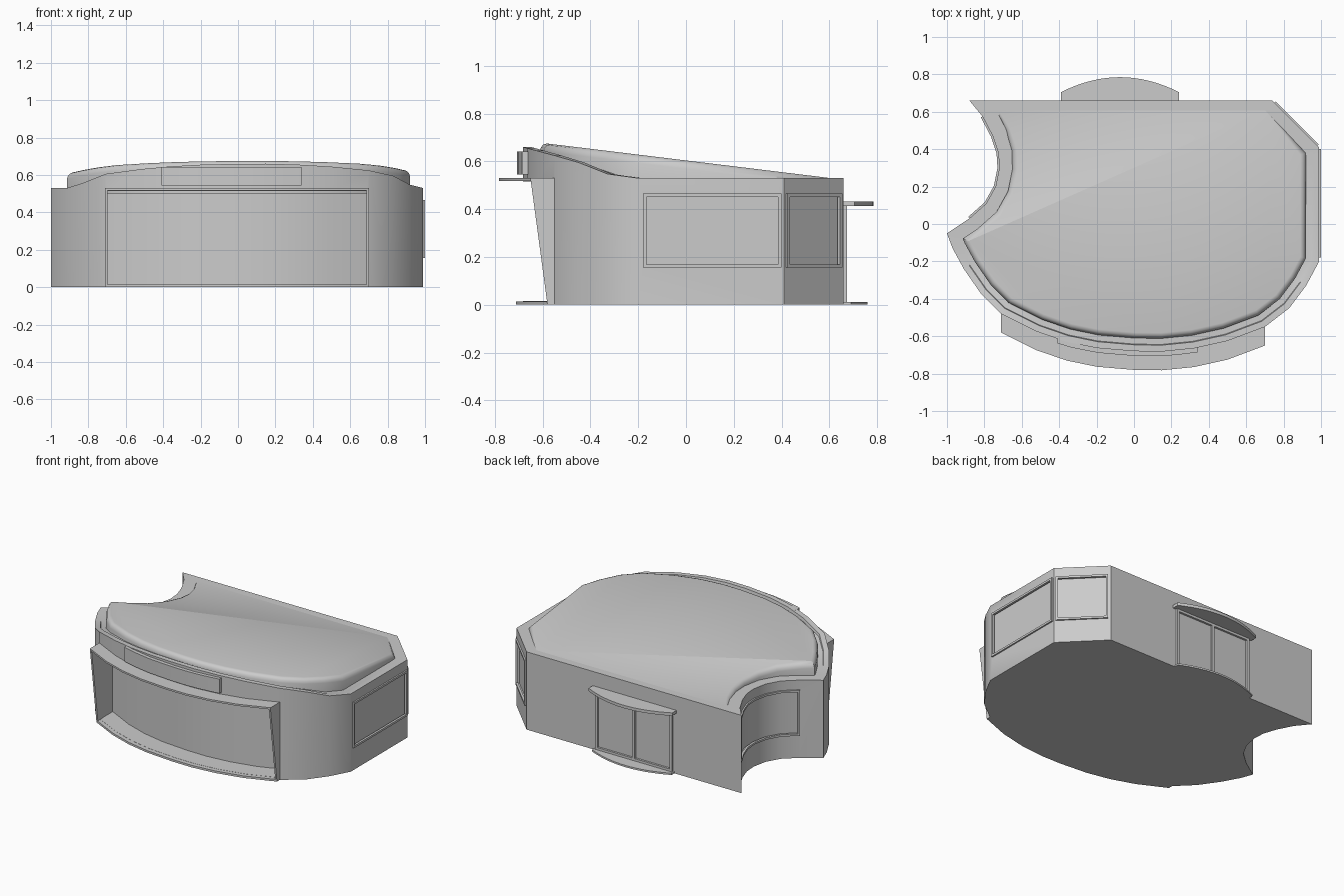
import bpy, bmesh
from mathutils import Vector

if "Cube" in bpy.data.objects:
    bpy.data.objects.remove(bpy.data.objects["Cube"])

grey = bpy.data.materials.new("light grey")
grey.use_nodes = True
grey.diffuse_color = (0.6, 0.6, 0.6, 1)
grey.node_tree.nodes["Principled BSDF"].inputs["Base Color"].default_value = (0.6, 0.6, 0.6, 1)

# Footprint pieces, running counter-clockwise from the back left tip
notch = [(-.88, .66), (-.81, .575), (-.755, .47), (-.725, .38), (-.72, .3),
         (-.74, .2), (-.79, .11), (-.88, .03), (-1, -.05)]
left_wall = [(-.97, -.13), (-.91, -.24), (-.82, -.37)]
front = [(-.71, -.48), (-.52, -.575), (-.36, -.63), (-.2, -.663), (0, -.68), (.15, -.682),
         (.32, -.665), (.5, -.625), (.7, -.55)]
right_wall = [(.83, -.45), (.92, -.33), (.99, -.2), (.99, .41), (.74, .66)]
outline = notch + left_wall + front + right_wall


def offset(path, d, closed=False):
    """Shift a path sideways; positive is outward."""
    p = [Vector(q) for q in path]
    n, result = len(p), []
    for i, q in enumerate(p):
        a = (q - p[i - 1]).normalized() if closed or i else None
        b = (p[(i + 1) % n] - q).normalized() if closed or i < n - 1 else None
        a, b = a or b, b or a
        na, nb = Vector((a.y, -a.x)), Vector((b.y, -b.x))
        m = (na + nb).normalized()
        result.append(tuple(q + m * d / max(m.dot(na), .35)))
    return result


def shift(path, dy):
    return [(x, y + dy) for x, y in path]


def add_loft(bm, loops):
    """Join closed rings of 3D points and cap both ends."""
    rings = [[bm.verts.new(v) for v in ring] for ring in loops]
    n = len(rings[0])
    for low, high in zip(rings, rings[1:]):
        for i in range(n):
            j = (i + 1) % n
            bm.faces.new((low[i], low[j], high[j], high[i]))
    bm.faces.new(rings[0][::-1])
    bm.faces.new(rings[-1])


def add_prism(bm, path, z0, z1):
    add_loft(bm, [[(x, y, z) for x, y in path] for z in (z0, z1)])


def finish(name, bm):
    bmesh.ops.recalc_face_normals(bm, faces=bm.faces)
    mesh = bpy.data.meshes.new(name)
    bm.to_mesh(mesh)
    bm.free()
    mesh.materials.append(grey)
    ob = bpy.data.objects.new(name, mesh)
    bpy.context.collection.objects.link(ob)
    return ob


def smooth(ob):
    bpy.ops.object.select_all(action='DESELECT')
    ob.select_set(True)
    bpy.context.view_layer.objects.active = ob
    bpy.ops.object.shade_smooth_by_angle(angle=.6)


def prism(name, path, z0, z1):
    bm = bmesh.new()
    add_prism(bm, path, z0, z1)
    return finish(name, bm)


def band(path, inner, outer):
    return offset(path, inner) + offset(path, outer)[::-1]


def cut(ob, path, z0, z1):
    cutter = prism("cutter", path, z0, z1)
    cutter.hide_render = True
    mod = ob.modifiers.new("cut", 'BOOLEAN')
    mod.object, mod.solver = cutter, 'EXACT'
    bpy.context.view_layer.objects.active = ob
    bpy.ops.object.modifier_apply(modifier="cut")
    bpy.data.objects.remove(cutter)


def frame(name, path, z0, z1, w=.014, out=.01):
    """Rails along a wall path with a post at every end."""
    bm = bmesh.new()
    for low in (z0, z1 - w):
        add_prism(bm, band(path, -.005, out), low, low + w)
    for a, b in ((path[0], path[1]), (path[-1], path[-2])):
        a, b = Vector(a), Vector(b)
        end = a + (b - a).normalized() * w
        post = [tuple(a), tuple(end)]
        if a == Vector(path[-1]):
            post.reverse()
        add_prism(bm, band(post, -.005, out), z0 + w, z1 - w)
    return finish(name, bm)


# Main body, whose rim climbs toward the front
def rim_height(y):
    t = max(0, -.2 - y)
    return .53 + min(.27 * t, 1.05 * t * t)


def rim_ring(d, drop):
    ring = offset(outline, d, True)
    return [(x, y, rim_height(q[1]) - drop * min(1, (rim_height(q[1]) - .53) * 10))
            for (x, y), q in zip(ring, outline)]


bm = bmesh.new()
add_loft(bm, [[(x, y, 0) for x, y in outline], rim_ring(0, 0), rim_ring(-.034, 0),
              rim_ring(-.038, .02), rim_ring(-.08, .02),
              [(x, y, .5) for x, y in offset(outline, -.09, True)]])
body = finish("building_body", bm)

# Recessed shopfront and window openings
inner = [(x * .985, y) for x, y in front]
cut(body, shift(inner, .13) + shift(inner, -.1)[::-1], .015, .515)
side_window = [(.99, -.18), (.99, .4)]
corner_window = [(.982, .418), (.752, .648)]
notch_window = notch[1:-1]
for path in (side_window, corner_window, notch_window):
    cut(body, band(path, -.015, .02), .16, .46)
smooth(body)
frame("side_window_frame", side_window, .155, .465)
frame("corner_window_frame", corner_window, .155, .465)
smooth(frame("notch_window_frame", notch_window, .155, .465))


# Sloping roof slab with a rounded edge
def roof_ring(d, drop):
    ring = []
    for x, y in offset(outline, d, True):
        y = .61 if y > .55 else y
        ring.append((x, y, max(.505, .604 - .122 * y - drop)))
    return ring


bm = bmesh.new()
add_loft(bm, [[(x, y, .5) for x, y, z in roof_ring(-.07, 0)], roof_ring(-.07, .035),
              roof_ring(-.075, .018), roof_ring(-.085, .006), roof_ring(-.1, 0)])
smooth(finish("roof_slab", bm))

# Shopfront canopy, threshold and slanted side fins
smooth(prism("front_canopy", shift(front, .02) + shift(front, -.1)[::-1], .518, .53))
smooth(prism("front_threshold", shift(front, .02) + shift(front, -.03)[::-1], 0, .014))
for side, (x, y), step in (("right", front[0], .012), ("left", front[-1], -.012)):
    bm = bmesh.new()
    profile = [(y + .03, 0), (y - .03, 0), (y - .1, .52), (y + .03, .52)]
    add_loft(bm, [[(px, py, pz) for py, pz in profile] for px in (x, x + step)])
    finish(side + "_shopfront_fin", bm)


# Curved blank sign board
def front_y(x):
    for (xa, ya), (xb, yb) in zip(front, front[1:]):
        if xa <= x <= xb:
            return ya + (yb - ya) * (x - xa) / (xb - xa)


sign = [(-.41 + .075 * i, front_y(-.41 + .075 * i)) for i in range(11)]
smooth(prism("sign_board", shift(sign, .02) + shift(sign, -.025)[::-1], .545, .642))


# Back entrance with curved canopy and step
def bow(half, edge, peak):
    arc = [(-.075 + half * i / 8, peak - (peak - edge) * (i / 8) ** 2) for i in range(-8, 9)]
    return [(-.075 - half, .65)] + arc + [(-.075 + half, .65)]


smooth(prism("back_canopy", bow(.315, .705, .785), .413, .433))
smooth(prism("back_step", bow(.3, .69, .76), 0, .012))
frame("back_door_frame", [(.215, .66), (-.365, .66)], .01, .415, .018, .014)
prism("back_door_mullion", band([(-.065, .66), (-.085, .66)], -.005, .014), .02, .41)
